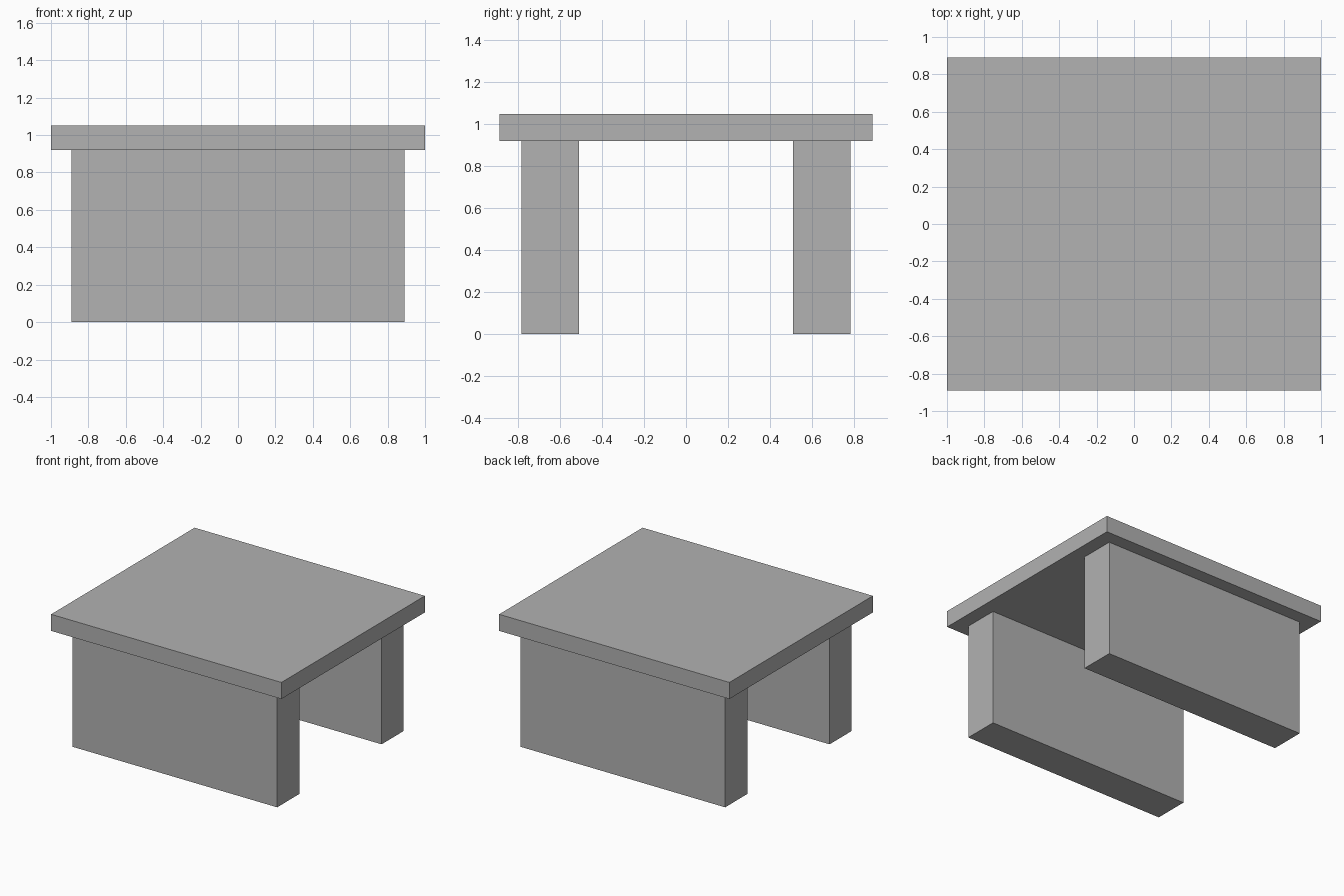
import bpy

cube = bpy.data.objects.get("Cube")
if cube:
    bpy.data.objects.remove(cube, do_unlink=True)

TOP_Z, UNDERSIDE_Z = 1.05, 0.92
WALL_INNER, WALL_OUTER = 0.51, 0.785

grey = bpy.data.materials.new("plain grey")
grey.use_nodes = True
colour = (0.445, 0.445, 0.445, 1)
grey.diffuse_color = colour
grey.node_tree.nodes["Principled BSDF"].inputs["Base Color"].default_value = colour


def box(name, low, high):
    """Add a flat-shaded box between two opposite corners."""
    centre = [(a + b) / 2 for a, b in zip(low, high)]
    bpy.ops.mesh.primitive_cube_add(size=1, location=centre)
    obj = bpy.context.object
    obj.name = name
    obj.scale = [b - a for a, b in zip(low, high)]
    bpy.ops.object.transform_apply(location=False, rotation=False, scale=True)
    obj.data.materials.append(grey)
    return obj


# Overhanging slab
box("table_top", (-1, -0.89, UNDERSIDE_Z), (1, 0.89, TOP_Z))

# Two solid supports running side to side
for name, inner, outer in (("front_support", -WALL_OUTER, -WALL_INNER),
                           ("back_support", WALL_INNER, WALL_OUTER)):
    box(name, (-0.89, inner, 0), (0.89, outer, UNDERSIDE_Z))
